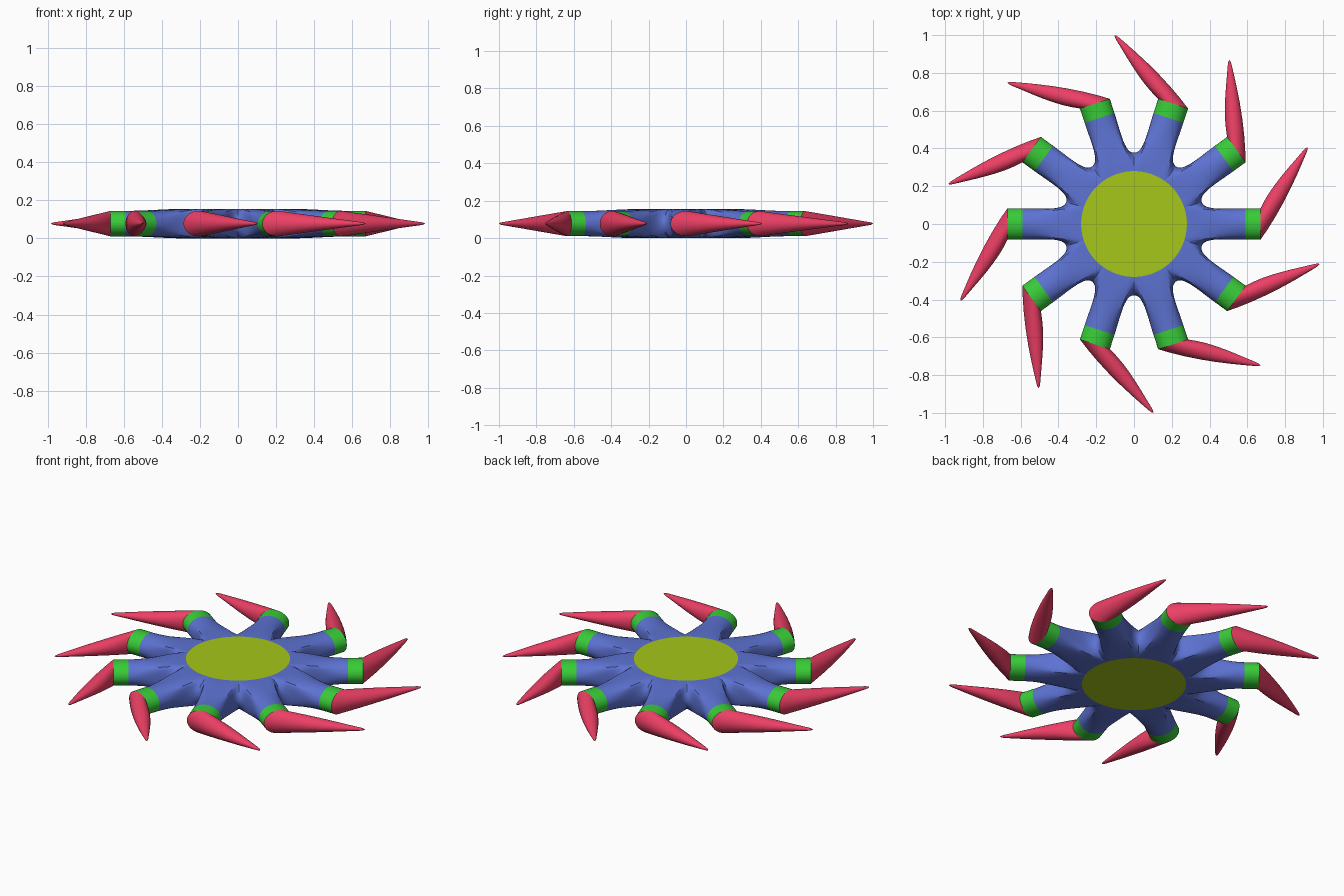
import bpy, bmesh, math
from math import sin, cos, pi, radians
from mathutils import Vector, Matrix

if "Cube" in bpy.data.objects:
    bpy.data.objects.remove(bpy.data.objects["Cube"])

ARMS, N = 10, 32
H = 0.155                 # hub thickness
MID = H / 2
R = 0.28                  # hub cap radius
HALF = pi / ARMS          # half sector angle
EW, EH = 0.083, 0.067     # arm end half width / half height
X0, X1 = 0.59, 0.67       # colour band start / end
PHI = [radians(-45) + 2 * pi * i / N for i in range(N)]


def material(name, rgb):
    m = bpy.data.materials.new(name)
    m.diffuse_color = (*rgb, 1)
    m.use_nodes = True
    m.node_tree.nodes["Principled BSDF"].inputs["Base Color"].default_value = m.diffuse_color
    return m


def finish(bm, name, mat, angle):
    me = bpy.data.meshes.new(name)
    bm.to_mesh(me)
    bm.free()
    me.materials.append(mat)
    ob = bpy.data.objects.new(name, me)
    bpy.context.collection.objects.link(ob)
    bpy.ops.object.select_all(action='DESELECT')
    ob.select_set(True)
    bpy.context.view_layer.objects.active = ob
    bpy.ops.object.shade_smooth_by_angle(angle=radians(angle))
    return ob


def radial_loft(name, rings, mat, angle=35, cap=False):
    """Skin the rings, repeated around z for every arm."""
    bm = bmesh.new()
    for k in range(ARMS):
        rot = Matrix.Rotation(2 * HALF * k, 3, 'Z')
        vs = [[bm.verts.new(rot @ p) for p in ring] for ring in rings]
        for a, b in zip(vs, vs[1:]):
            for i in range(N):
                j = (i + 1) % N
                bm.faces.new((a[i], a[j], b[j], b[i]))
        if cap:
            bm.faces.new(vs[-1])
    bmesh.ops.remove_doubles(bm, verts=bm.verts, dist=1e-5)
    return finish(bm, name, mat, angle)


def ellipse(x):
    return [Vector((x, EW * cos(p), MID + EH * sin(p))) for p in PHI]


def hub_point(p):
    """Start point and tangent of an arm at the hub."""
    deg = math.degrees(p)
    if 44.9 < deg < 135.1 or 224.9 < deg:      # along the cap rim
        top = deg < 180
        th = HALF * ((90 - deg) / 45 if top else (deg - 270) / 45)
        pos = Vector((R * cos(th), R * sin(th), H if top else 0))
        return pos, Vector((0.3, 0, 0))
    # along the valley shared with the neighbouring arm
    side = 1 if deg < 90 else -1
    a = p if side > 0 else pi - p
    w = cos(2 * a)
    r = R + 0.097 * w
    pos = Vector((r * cos(HALF), side * r * sin(HALF), MID + MID * sin(2 * a)))
    inward = Vector((sin(HALF), -side * cos(HALF), 0)) * 0.15
    return pos, Vector((0.3, 0, 0)).lerp(inward, w)


blue = material("blue", (0.11, 0.17, 0.65))
green = material("green", (0.04, 0.6, 0.04))
red = material("red", (0.85, 0.05, 0.13))
lime = material("lime", (0.38, 0.57, 0.01))

# Arms: flowing from the hub rim and valleys to round ends
start = [hub_point(p) for p in PHI]
end = ellipse(X0)
T1 = Vector((0.34, 0, 0))
rings = []
for s in range(13):
    t = s / 12
    h0, h1 = 2*t**3 - 3*t**2 + 1, 3*t**2 - 2*t**3
    g0, g1 = t**3 - 2*t**2 + t, t**3 - t**2
    rings.append([p * h0 + d * g0 + e * h1 + T1 * g1
                  for (p, d), e in zip(start, end)])
radial_loft("arms", rings, blue)

# Colour bands at the arm ends
radial_loft("arm_bands", [ellipse(X0), ellipse(X1)], green)

# Bent spikes: ellipse turning toward the tip direction while shrinking
base, tip = Vector((X1, 0, MID)), Vector((0.918, 0.405, MID))
turn = math.atan2(tip.y, tip.x - X1)
rings = []
for t, k in [(0, 1), (.12, .89), (.25, .77), (.4, .63), (.55, .49), (.7, .35),
             (.85, .21), (.95, .12), (.985, .07), (1, .015)]:
    c = base.lerp(tip, t)
    a = pi / 2 + turn * min(1, t * 1.1)
    rings.append([c + Vector((cos(a) * EW * k * cos(p), sin(a) * EW * k * cos(p),
                              EH * k * sin(p))) for p in PHI])
radial_loft("spikes", rings, red, 40, cap=True)

# Hub caps, top and bottom
for name, z in (("hub_cap_top", H), ("hub_cap_bottom", 0)):
    bm = bmesh.new()
    count = ARMS * N // 4
    vs = [bm.verts.new((R * cos(2 * pi * i / count), R * sin(2 * pi * i / count), z))
          for i in range(count)]
    bm.faces.new(vs if z else vs[::-1])
    finish(bm, name, lime, 30)
